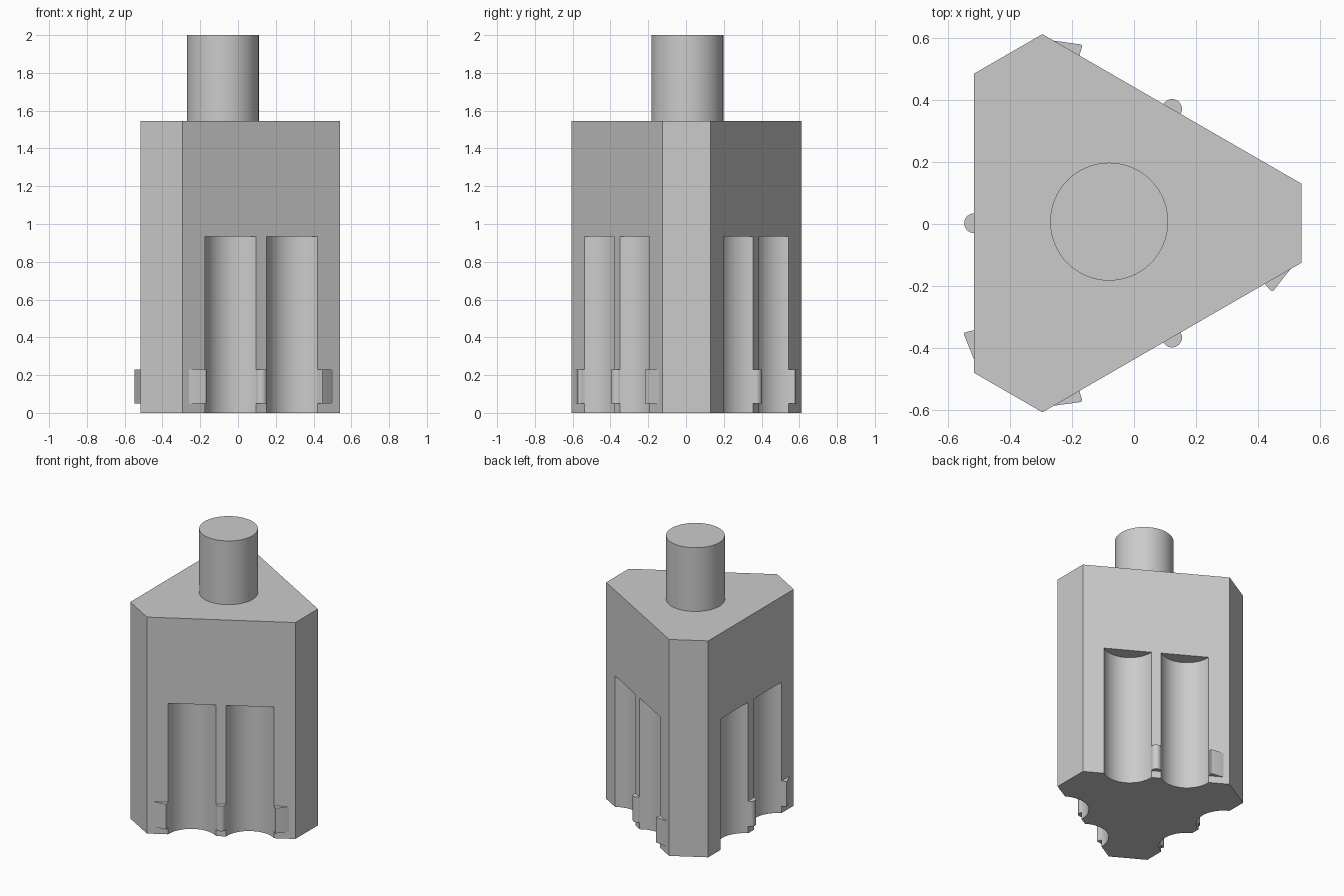
import bpy, bmesh
from math import cos, sin, pi, radians
from mathutils import Vector

if "Cube" in bpy.data.objects:
    bpy.data.objects.remove(bpy.data.objects["Cube"])

CX, CY = -0.09, 0.0025          # axis of the three-sided body
FACE, CORNER = 0.425, 0.63      # axis distance of wide faces and cut corners
GROOVE_R, GROOVE_T, GROOVE_N = 0.175, 0.188, 0.079
FACES = {"left": 180, "back_right": 60, "front_right": -60}


def on_face(angle, t, n):
    """Point t along a wide face (counter-clockwise) and n outward from it."""
    a = radians(angle)
    d = FACE + n
    return (CX + d * cos(a) - t * sin(a), CY + d * sin(a) + t * cos(a))


def circle(c, r, steps=64):
    return [(c[0] + r * cos(2 * pi * i / steps), c[1] + r * sin(2 * pi * i / steps))
            for i in range(steps)]


def prisms(name, profiles, z0, z1, smooth=True):
    """Extrude one or more closed outlines from z0 to z1 into one object."""
    bm = bmesh.new()
    for pts in profiles:
        face = bm.faces.new([bm.verts.new((x, y, z0)) for x, y in pts])
        ext = bmesh.ops.extrude_face_region(bm, geom=[face], use_keep_orig=True)
        top = [v for v in ext["geom"] if isinstance(v, bmesh.types.BMVert)]
        bmesh.ops.translate(bm, verts=top, vec=Vector((0, 0, z1 - z0)))
    bmesh.ops.recalc_face_normals(bm, faces=bm.faces[:])
    mesh = bpy.data.meshes.new(name)
    bm.to_mesh(mesh)
    bm.free()
    ob = bpy.data.objects.new(name, mesh)
    bpy.context.collection.objects.link(ob)
    if smooth:
        shade(ob)
    return ob


def shade(ob):
    bpy.ops.object.select_all(action='DESELECT')
    ob.select_set(True)
    bpy.context.view_layer.objects.active = ob
    bpy.ops.object.shade_smooth_by_angle(angle=radians(30))


# Body: triangle with cut corners
half = (2 * CORNER - FACE) / 3 ** 0.5
outline = [on_face(a, s * half, 0) for a in (60, 180, 300) for s in (-1, 1)]
body = prisms("body", [outline], 0, 1.545, smooth=False)

# Two round grooves in every wide face
cutter = prisms("groove_cutter",
                [circle(on_face(a, s * GROOVE_T, GROOVE_N), GROOVE_R)
                 for a in FACES.values() for s in (-1, 1)],
                -0.1, 0.935, smooth=False)
cut = body.modifiers.new("grooves", 'BOOLEAN')
cut.operation, cut.solver, cut.object = 'DIFFERENCE', 'EXACT', cutter
bpy.context.view_layer.objects.active = body
bpy.ops.object.modifier_apply(modifier=cut.name)
bpy.data.objects.remove(cutter)
shade(body)

# Shaft on top
prisms("shaft", [circle((-0.08, 0.0075), 0.19)], 1.545, 2.0)

# Rounded rib between the grooves of each face
for label, a in FACES.items():
    arc = [on_face(a, 0.032 * cos(pi * i / 16), 0.032 * sin(pi * i / 16)) for i in range(17)]
    arc += [on_face(a, -0.03, -0.004), on_face(a, 0.03, -0.004)]
    prisms(label + "_rib", [arc], 0.05, 0.23)

# Wedge-shaped catches at the outer groove edges
wedge = [(0.346, -0.003), (0.345, 0), (0.348, 0.014), (0.351, 0.028),
         (0.355, 0.033), (0.361, 0.032), (0.44, 0), (0.44, -0.003)]
for label, side in (("left", 1), ("back_right", 1), ("front_right", 1), ("front_right", -1)):
    pts = [on_face(FACES[label], side * t, n) for t, n in wedge]
    prisms(f"{label}_catch", [pts], 0.05, 0.23)
